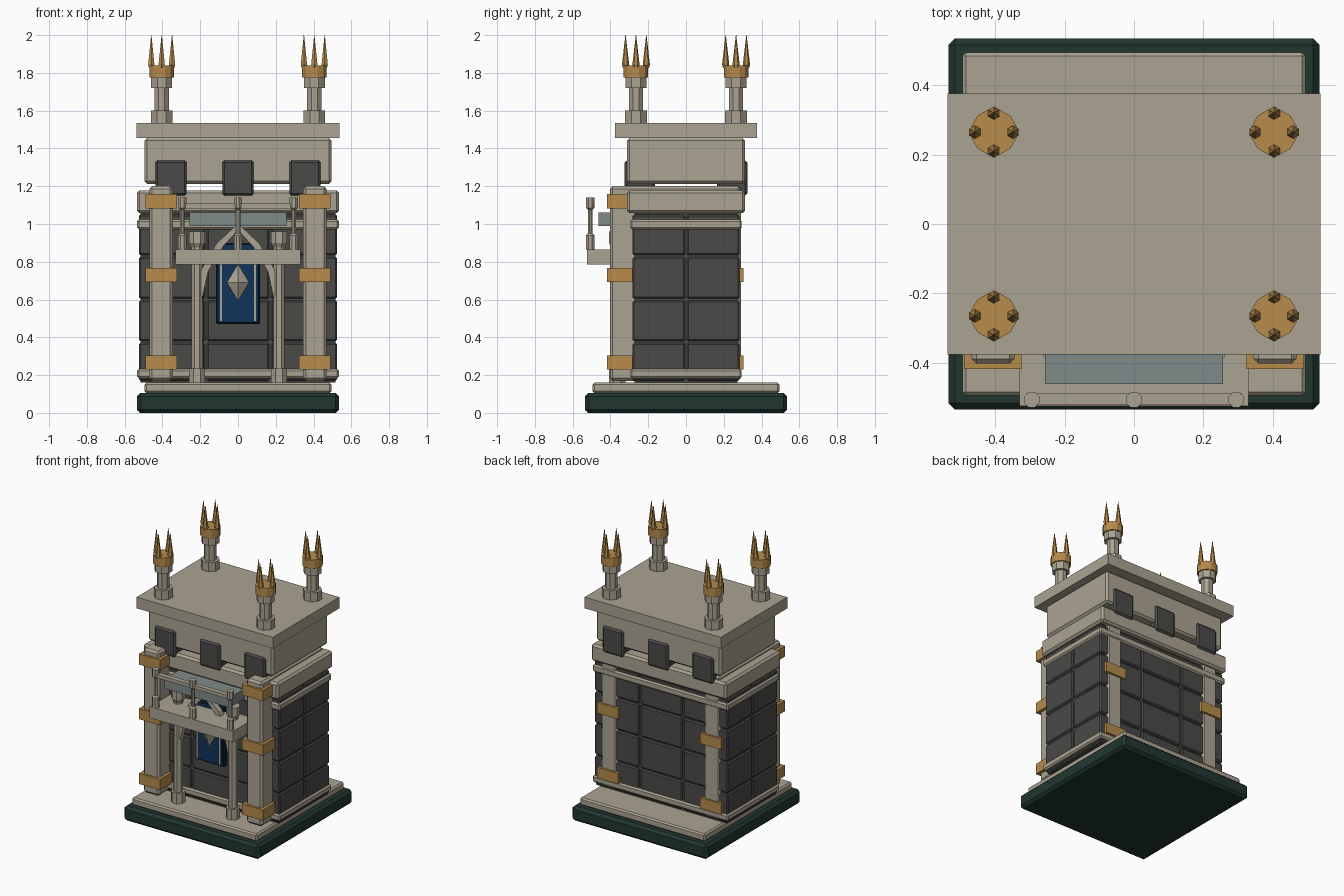
import bpy, bmesh, math
from mathutils import Vector

cube = bpy.data.objects.get("Cube")
if cube:
    bpy.data.objects.remove(cube)


def material(name, rgb):
    m = bpy.data.materials.new(name)
    m.use_nodes = True
    m.diffuse_color = (*rgb, 1)
    m.node_tree.nodes["Principled BSDF"].inputs["Base Color"].default_value = (*rgb, 1)
    return m


STONE = material("pale stone", (0.41, 0.37, 0.29))
DARK = material("dark stone", (0.068, 0.068, 0.063))
GOLD = material("gold", (0.47, 0.26, 0.07))
GREEN = material("dark green", (0.015, 0.037, 0.03))
GLASS = material("grey glass", (0.21, 0.26, 0.25))
BLUE = material("blue cloth", (0.005, 0.035, 0.1))
NAVY = material("navy trim", (0.004, 0.014, 0.032))


def finish(bm, name, mat):
    bmesh.ops.recalc_face_normals(bm, faces=bm.faces)
    mesh = bpy.data.meshes.new(name)
    bm.to_mesh(mesh)
    bm.free()
    mesh.materials.append(mat)
    ob = bpy.data.objects.new(name, mesh)
    bpy.context.scene.collection.objects.link(ob)
    return ob


def box(name, mat, xs, ys, zs, bevel=0):
    """Box from its limits on each axis, with chamfered edges."""
    bm = bmesh.new()
    bmesh.ops.create_cube(bm, size=1)
    for v in bm.verts:
        v.co = Vector([sum(r) / 2 + c * (r[1] - r[0]) for c, r in zip(v.co, (xs, ys, zs))])
    if bevel:
        bmesh.ops.bevel(bm, geom=bm.edges[:], offset=bevel, segments=1, affect='EDGES')
    return finish(bm, name, mat)


def turned(name, mat, x, y, profile, sides=8):
    """Faceted upright turned from (radius, height) points."""
    bm = bmesh.new()
    rings = []
    for r, z in profile:
        rings.append([bm.verts.new((x + r * math.cos(a), y + r * math.sin(a), z))
                      for a in (math.tau * (i + 0.5) / sides for i in range(sides))])
    for low, high in zip(rings, rings[1:]):
        for i in range(sides):
            j = (i + 1) % sides
            bm.faces.new((low[i], low[j], high[j], high[i]))
    bm.faces.new(rings[0])
    bm.faces.new(rings[-1])
    return finish(bm, name, mat)


def sym(half):
    return (-half, half)


# Plinth
box("plinth", GREEN, sym(0.535), sym(0.535), (0, 0.105), 0.018)
box("plinth_step", STONE, sym(0.495), sym(0.495), (0.105, 0.16), 0.01)

# Block walls around a core
box("wall_core", DARK, sym(0.515), sym(0.272), (0.16, 1.07))
rows = (0.165, 0.375, 0.6, 0.83, 1.055)
columns = (-0.53, -0.17, 0.17, 0.53)
depths = (-0.288, 0, 0.288)
G = 0.005
for z0, z1 in zip(rows, rows[1:]):
    for x0, x1 in zip(columns, columns[1:]):
        for y0, y1 in zip(depths, depths[1:]):
            box("wall_block", DARK, (x0 + G, x1 - G), (y0 + G, y1 - G),
                (z0 + G, z1 - G), 0.008)

# Stone courses and cornice
for z0, z1 in ((0.183, 0.232), (0.972, 1.024)):
    box("stone_course", STONE, sym(0.535), sym(0.295), (z0, z1), 0.01)
box("cornice", STONE, sym(0.535), sym(0.313), (1.057, 1.178), 0.014)

# Deep pillars with gold bands
for s in (-1, 1):
    c = 0.407 * s
    box("pillar", STONE, (c - 0.062, c + 0.062), (-0.403, 0.29), (0.17, 1.2), 0.014)
    for z in (0.267, 0.73, 1.12):
        box("pillar_band", GOLD, (c - 0.083, c + 0.083), (-0.418, 0.304),
            (z - 0.038, z + 0.038))

# Attic, corbels and roof slab
box("attic", STONE, sym(0.495), sym(0.312), (1.213, 1.455), 0.014)
for x in (-0.355, 0, 0.355):
    for s in (-1, 1):
        ys = sorted((s * 0.165, s * 0.325))
        box("corbel", DARK, (x - 0.083, x + 0.083), ys, (1.15, 1.337), 0.012)
box("roof_slab", STONE, sym(0.538), sym(0.376), (1.455, 1.535))

# Rooftop finials with four spikes each
for x in (-0.404, 0.404):
    for y in (-0.265, 0.265):
        turned("finial_post", STONE, x, y,
               [(0.062, 1.53), (0.062, 1.6), (0.041, 1.6), (0.041, 1.72),
                (0.06, 1.72), (0.06, 1.775)])
        turned("finial_crown", GOLD, x, y, [(0.067, 1.775), (0.067, 1.838)], 12)
        for k in range(4):
            a = k * math.pi / 2
            turned("finial_spike", GOLD, x + 0.055 * math.cos(a), y + 0.055 * math.sin(a),
                   [(0.014, 1.825), (0.019, 1.845), (0.001, 2.0)], 6)

# Porch columns
for s in (-1, 1):
    turned("porch_column", STONE, s * 0.217, -0.365,
           [(0.047, 0.16), (0.047, 0.235), (0.032, 0.235), (0.032, 0.875),
            (0.047, 0.9), (0.047, 0.96)])

# Pointed arch swept between the columns
bm = bmesh.new()
half = [(-0.205, 0.62), (-0.175, 0.755), (-0.1, 0.885), (0, 0.985)]
path = half + [(-x, z) for x, z in half[-2::-1]]
previous = None
for i, (x, z) in enumerate(path):
    a, b = path[max(i - 1, 0)], path[min(i + 1, len(path) - 1)]
    n = Vector((a[1] - b[1], 0, b[0] - a[0])).normalized() * 0.018
    centre = Vector((x, 0, z))
    ring = [bm.verts.new(centre + n * u + Vector((0, y, 0)))
            for u, y in ((-1, -0.385), (1, -0.385), (1, -0.345), (-1, -0.345))]
    if previous:
        for k in range(4):
            m = (k + 1) % 4
            bm.faces.new((previous[k], previous[m], ring[m], ring[k]))
    else:
        bm.faces.new(ring)
    previous = ring
bm.faces.new(previous)
finish(bm, "porch_arch", STONE)

# Balcony with railing
box("balcony_floor", STONE, sym(0.33), (-0.525, -0.28), (0.785, 0.865))
box("balcony_rail", STONE, sym(0.31), (-0.522, -0.487), (1.083, 1.108))
for x in (-0.295, 0, 0.295):
    turned("baluster", STONE, x, -0.507,
           [(0.024, 0.865), (0.024, 0.94), (0.013, 0.95), (0.013, 1.075),
            (0.024, 1.085), (0.024, 1.14)])
box("glass_canopy", GLASS, sym(0.257), (-0.462, -0.28), (0.99, 1.06))

# Hanging banner with stripes and a faceted gem
box("banner_backing", NAVY, sym(0.117), (-0.322, -0.285), (0.47, 0.9), 0.008)
box("banner_cloth", BLUE, sym(0.103), (-0.327, -0.32), (0.484, 0.888))
for s in (-1, 1):
    box("banner_stripe", STONE, (s * 0.09 - 0.006, s * 0.09 + 0.006),
        (-0.332, -0.325), (0.484, 0.888))
bm = bmesh.new()
rim = [bm.verts.new((x, -0.326, z)) for x, z in ((0.06, 0.69), (0, 0.79), (-0.06, 0.69), (0, 0.59))]
for y in (-0.365, -0.31):
    tip = bm.verts.new((0, y, 0.69))
    for k in range(4):
        bm.faces.new((rim[k], rim[(k + 1) % 4], tip))
finish(bm, "banner_gem", STONE)
